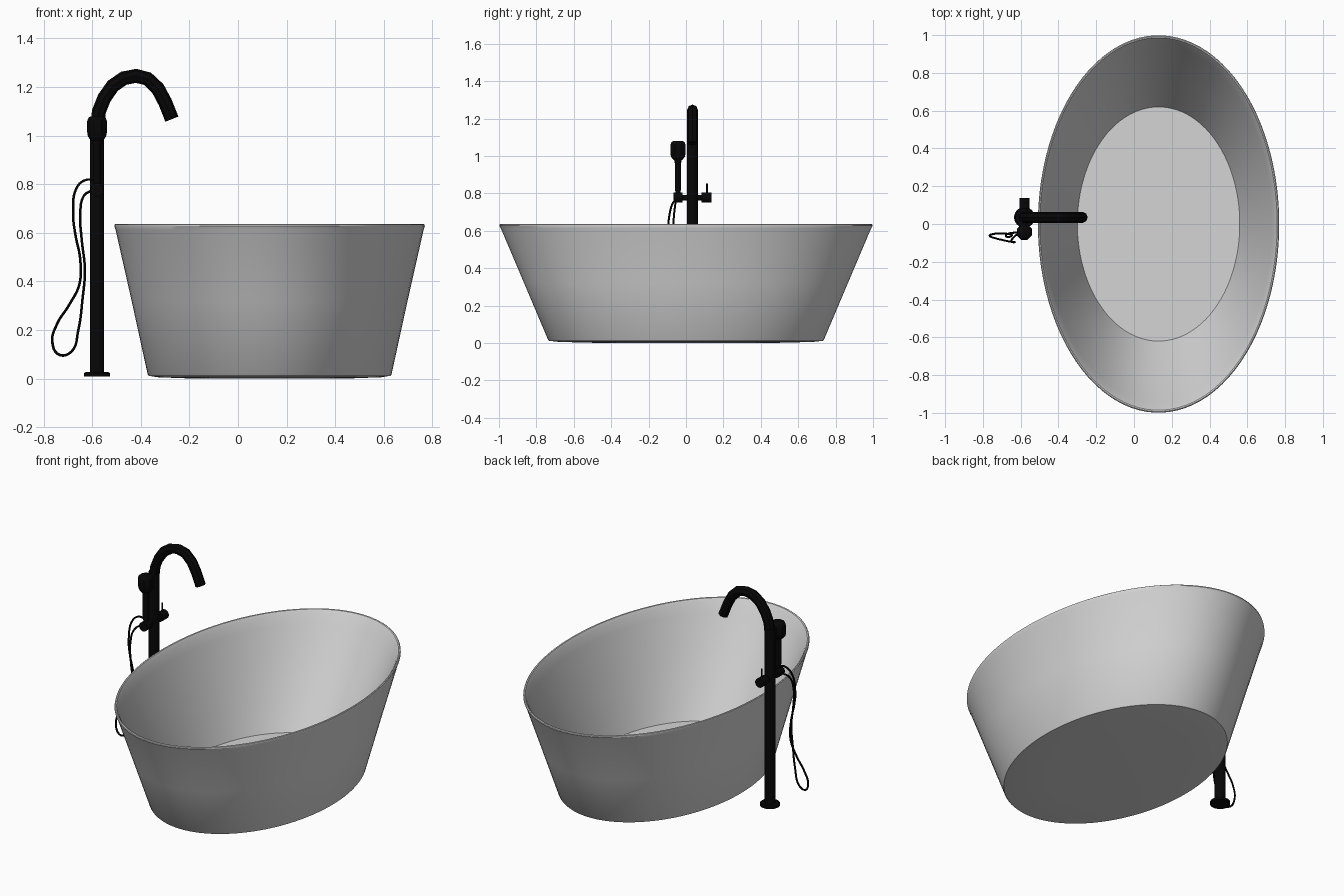
import bpy, bmesh, math
from mathutils import Vector, Matrix

if "Cube" in bpy.data.objects:
    bpy.data.objects.remove(bpy.data.objects["Cube"])


def material(name, rgb):
    m = bpy.data.materials.new(name)
    m.diffuse_color = (*rgb, 1)
    m.use_nodes = True
    m.node_tree.nodes["Principled BSDF"].inputs["Base Color"].default_value = m.diffuse_color
    return m


WHITE = material("tub_white", (0.66, 0.66, 0.66))
BLACK = material("matte_black", (0.002, 0.002, 0.002))


def finish(ob, mat, angle=35):
    bpy.ops.object.select_all(action='DESELECT')
    ob.select_set(True)
    bpy.context.view_layer.objects.active = ob
    ob.data.materials.clear()
    ob.data.materials.append(mat)
    bpy.ops.object.shade_smooth_by_angle(angle=math.radians(angle))


def lathe(name, rings, mat, n=24, loc=(0, 0, 0), axis=(0, 0, 1), angle=35):
    """Elliptical rings (rx, ry, height) skinned around an axis, ends capped."""
    bm = bmesh.new()
    loops = [[bm.verts.new((rx * math.cos(2 * math.pi * (i + 0.5) / n),
                            ry * math.sin(2 * math.pi * (i + 0.5) / n), z))
              for i in range(n)] for rx, ry, z in rings]
    for a, b in zip(loops, loops[1:]):
        for i in range(n):
            j = (i + 1) % n
            bm.faces.new((a[i], a[j], b[j], b[i]))
    bm.faces.new(loops[0][::-1])
    bm.faces.new(loops[-1])
    rot = Vector((0, 0, 1)).rotation_difference(Vector(axis)).to_matrix().to_4x4()
    bm.transform(Matrix.Translation(loc) @ rot)
    bmesh.ops.recalc_face_normals(bm, faces=bm.faces)
    me = bpy.data.meshes.new(name)
    bm.to_mesh(me)
    bm.free()
    ob = bpy.data.objects.new(name, me)
    bpy.context.collection.objects.link(ob)
    finish(ob, mat, angle)
    return ob


def rod(name, start, axis, profile, n=20):
    """Round part from (radius, distance) pairs along an axis."""
    return lathe(name, [(r, r, h) for r, h in profile], BLACK, n, start, axis)


def tube(name, pts, radius, smooth, res):
    cu = bpy.data.curves.new(name, 'CURVE')
    cu.dimensions = '3D'
    cu.bevel_depth = radius
    cu.bevel_resolution = res
    cu.use_fill_caps = True
    cu.resolution_u = 6
    if smooth:
        sp = cu.splines.new('BEZIER')
        sp.bezier_points.add(len(pts) - 1)
        for bp, p in zip(sp.bezier_points, pts):
            bp.co = p
            bp.handle_left_type = bp.handle_right_type = 'AUTO'
    else:
        sp = cu.splines.new('POLY')
        sp.points.add(len(pts) - 1)
        for q, p in zip(sp.points, pts):
            q.co = (*p, 1)
    ob = bpy.data.objects.new(name, cu)
    bpy.context.collection.objects.link(ob)
    bpy.ops.object.select_all(action='DESELECT')
    ob.select_set(True)
    bpy.context.view_layer.objects.active = ob
    bpy.ops.object.convert(target='MESH')
    finish(bpy.context.object, BLACK, 40)


# Tub: slightly domed underside, straight outer wall, rolled rim,
# straight inner wall meeting a flat floor at a crisp edge
lathe("bathtub", [
    (0.30, 0.44, 0.0), (0.46, 0.68, 0.006), (0.498, 0.732, 0.012),
    (0.502, 0.738, 0.018), (0.568, 0.866, 0.32), (0.634, 0.99, 0.612),
    (0.639, 0.999, 0.628), (0.638, 0.998, 0.634), (0.634, 0.993, 0.637),
    (0.628, 0.986, 0.635), (0.618, 0.974, 0.618), (0.600, 0.945, 0.565),
    (0.515, 0.782, 0.30), (0.430, 0.62, 0.045), (0.20, 0.29, 0.045)],
    WHITE, 96, (0.13, 0, 0), angle=32)

# Free-standing tap column
X, Y, HY = -0.58, 0.035, -0.043
UP, SIDE = (0, 0, 1), (0, 1, 0)
rod("floor_flange", (X, Y, 0), UP, [(0.055, 0.01), (0.055, 0.022), (0.048, 0.027)])
rod("column", (X, Y, 0), UP, [(0.030, 0.012), (0.030, 1.07)])

# Curved spout
spout = [(-0.578, 1.05), (-0.572, 1.10), (-0.55, 1.155), (-0.515, 1.205),
         (-0.47, 1.236), (-0.42, 1.246), (-0.372, 1.234), (-0.33, 1.194),
         (-0.30, 1.138), (-0.272, 1.068)]
tube("spout", [(x, Y, z) for x, z in spout], 0.029, False, 2)

# Cross bar with valve knob, lever and hand shower holder
rod("cross_bar", (X, -0.06, 0.777), SIDE, [(0.016, 0), (0.016, 0.16)])
rod("valve_knob", (X, 0.083, 0.777), SIDE, [(0.027, 0), (0.027, 0.054)])
rod("valve_lever", (X, 0.113, 0.79), UP, [(0.005, 0), (0.005, 0.063)], 10)
rod("shower_holder", (X, -0.068, 0.777), SIDE, [(0.027, 0), (0.027, 0.05)])

# Hand shower: slim handle widening into a chamfered head
rod("hand_shower_handle", (X, HY, 0), UP, [
    (0.012, 0.76), (0.014, 0.81), (0.017, 0.825), (0.017, 0.96), (0.022, 0.985)])
rod("hand_shower_head", (X, HY, 0), UP, [
    (0.024, 0.978), (0.040, 0.995), (0.044, 1.015), (0.044, 1.06),
    (0.038, 1.074), (0.030, 1.079)], 8)

# Hanging hose loop
hose = [(-0.585, -0.043, 0.815), (-0.625, -0.045, 0.818), (-0.661, -0.05, 0.79),
        (-0.678, -0.065, 0.675), (-0.669, -0.068, 0.593), (-0.649, -0.065, 0.49),
        (-0.653, -0.055, 0.387), (-0.694, -0.05, 0.305), (-0.746, -0.053, 0.222),
        (-0.764, -0.063, 0.152), (-0.736, -0.075, 0.099), (-0.686, -0.087, 0.111),
        (-0.657, -0.093, 0.20), (-0.64, -0.096, 0.325), (-0.63, -0.096, 0.449),
        (-0.643, -0.096, 0.572), (-0.649, -0.09, 0.675), (-0.636, -0.07, 0.749),
        (-0.61, -0.05, 0.77), (-0.58, -0.045, 0.775)]
tube("shower_hose", hose, 0.0055, True, 1)
